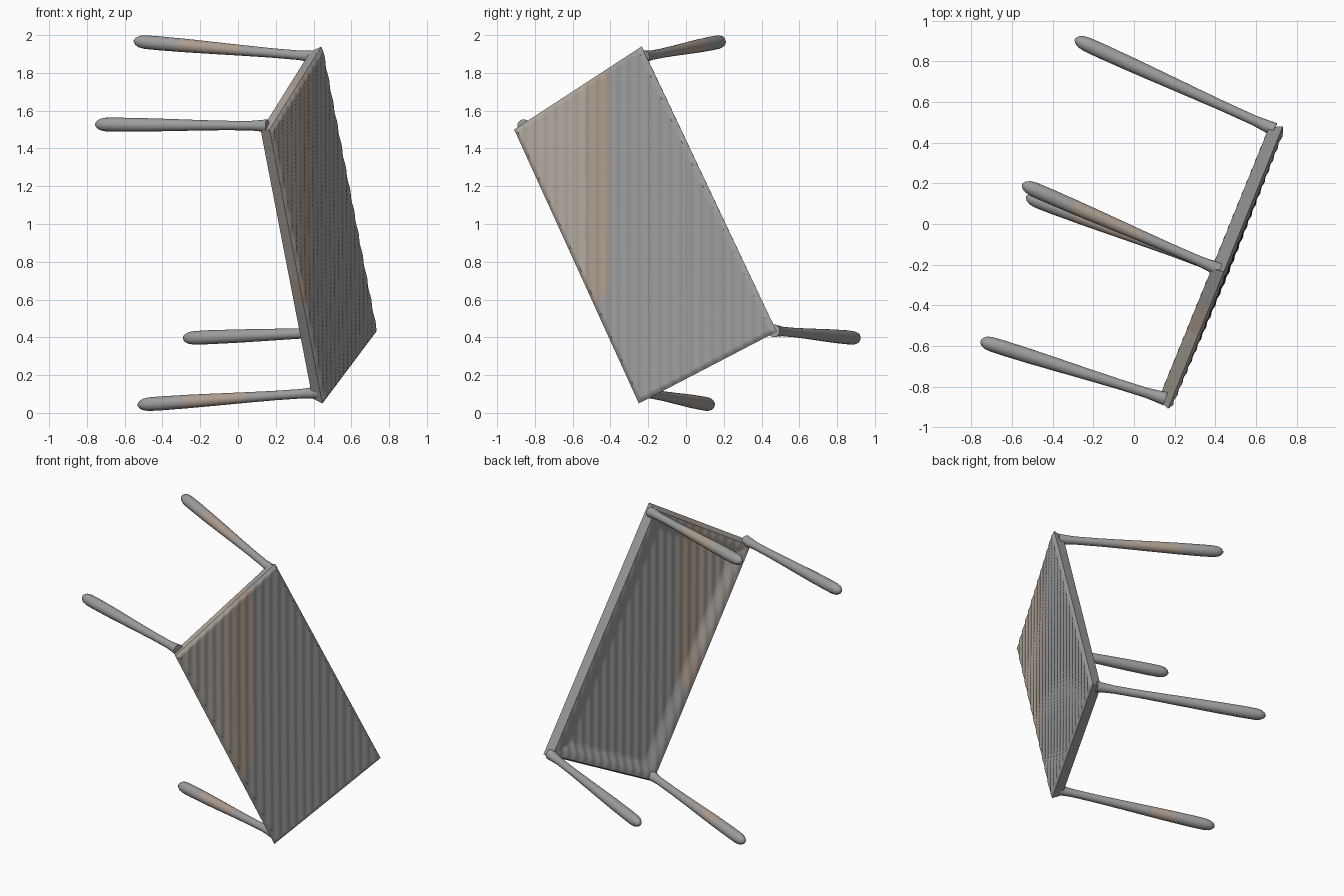
import bpy, math
from mathutils import Vector

if "Cube" in bpy.data.objects:
    bpy.data.objects.remove(bpy.data.objects["Cube"])


def material(name, rgb):
    m = bpy.data.materials.new(name)
    m.diffuse_color = (*rgb, 1)
    m.use_nodes = True
    m.node_tree.nodes["Principled BSDF"].inputs["Base Color"].default_value = m.diffuse_color
    return m


MATS = [material("grey", (0.34, 0.34, 0.34)),
        material("light tan", (0.44, 0.40, 0.35)),
        material("warm tan", (0.42, 0.34, 0.28))]


def make_object(name, verts, faces, pick):
    me = bpy.data.meshes.new(name)
    me.from_pydata(verts, [], faces)
    for m in MATS:
        me.materials.append(m)
    for p in me.polygons:
        p.material_index = pick(p.center)
    ob = bpy.data.objects.new(name, me)
    bpy.context.collection.objects.link(ob)
    bpy.ops.object.select_all(action='DESELECT')
    ob.select_set(True)
    bpy.context.view_layer.objects.active = ob
    bpy.ops.object.mode_set(mode='EDIT')
    bpy.ops.mesh.select_all(action='SELECT')
    bpy.ops.mesh.normals_make_consistent(inside=False)
    bpy.ops.object.mode_set(mode='OBJECT')
    bpy.ops.object.shade_smooth_by_angle(angle=math.radians(45))
    return ob


# Corners of the table's outer face; the table lies tipped on its side
A = Vector((0.455, -0.24, 1.94))
B = Vector((0.18, -0.915, 1.50))
C = Vector((0.46, -0.255, 0.05))
D = Vector((0.745, 0.475, 0.43))
INWARD = Vector((-0.927, 0.375, 0)).normalized()
NU, NV = 84, 168


def on_face(u, v):
    return B.lerp(A, u).lerp(C.lerp(D, u), v)


def ease(x):
    x = max(0, min(1, x))
    return x * x * (3 - 2 * x)


def ripple(p):
    return 0.003 * math.sin(2 * math.pi * p.y / 0.055)


# Tabletop: rippled outer face, and a slightly inset, shallowly hollowed underside
verts = []
for side in (0, 1):
    for j in range(NV + 1):
        for i in range(NU + 1):
            u, v = i / NU, j / NV
            rim = min(u * 0.85, (1 - u) * 0.85, v * 1.69, (1 - v) * 1.69)
            if side == 0:
                p = on_face(u, v)
                depth = 0.014 * (1 - ease(rim / 0.02)) + ripple(p) * ease(rim / 0.03)
            else:
                p = on_face(0.025 + 0.95 * u, 0.012 + 0.976 * v)
                depth = 0.075 - 0.028 * ease((rim - 0.02) / 0.1) + ripple(p) * ease(rim / 0.03)
            verts.append(p + INWARD * depth)

row, layer = NU + 1, (NU + 1) * (NV + 1)
faces = []
for s in (0, layer):
    for j in range(NV):
        for i in range(NU):
            k = s + j * row + i
            faces.append((k, k + 1, k + row + 1, k + row))
loop = ([i for i in range(NU)] + [j * row + NU for j in range(NV)]
        + [NV * row + i for i in range(NU, 0, -1)] + [j * row for j in range(NV, 0, -1)])
for a, b in zip(loop, loop[1:] + loop[:1]):
    faces.append((a, b, b + layer, a + layer))


def top_colour(c):
    edge = -0.40 - 2 * max(0, 0.75 - c.z) ** 2
    if c.y > edge:
        return 0
    return 1 if c.y < -0.53 else 2


make_object("tabletop", verts, faces, top_colour)

# Legs: thin at the tabletop, swelling to a rounded foot
PROFILE = [(0, .034), (.04, .030), (.1, .025), (.25, .025), (.4, .028), (.6, .033),
           (.74, .036), (.78, .036), (.86, .037), (.94, .036), (.97, .031), (.99, .020), (1, .006)]


def leg(name, start, tip, band):
    start, tip = Vector(start), Vector(tip)
    axis = (tip - start).normalized()
    side = axis.cross(Vector((0, 0, 1))).normalized()
    up = side.cross(axis)
    n, vs, fs = 20, [], []
    for t, r in PROFILE:
        for k in range(n):
            a = 2 * math.pi * k / n
            vs.append(start.lerp(tip, t) + (side * math.cos(a) + up * math.sin(a)) * r)
    for j in range(len(PROFILE) - 1):
        for k in range(n):
            m = (k + 1) % n
            fs.append((j * n + k, j * n + m, (j + 1) * n + m, (j + 1) * n + k))
    fs += [tuple(range(n)), tuple(range(len(vs) - n, len(vs)))]
    make_object(name, vs, fs, lambda c: 2 if band and -0.25 < c.x < -0.05 else 0)


leg("upper_back_leg", (0.42, -0.225, 1.885), (-0.55, 0.195, 1.968), True)
leg("upper_front_leg", (0.155, -0.86, 1.52), (-0.755, -0.575, 1.527), False)
leg("lower_front_leg", (0.43, -0.225, 0.108), (-0.53, 0.135, 0.042), True)
leg("lower_back_leg", (0.69, 0.465, 0.435), (-0.29, 0.91, 0.395), False)
